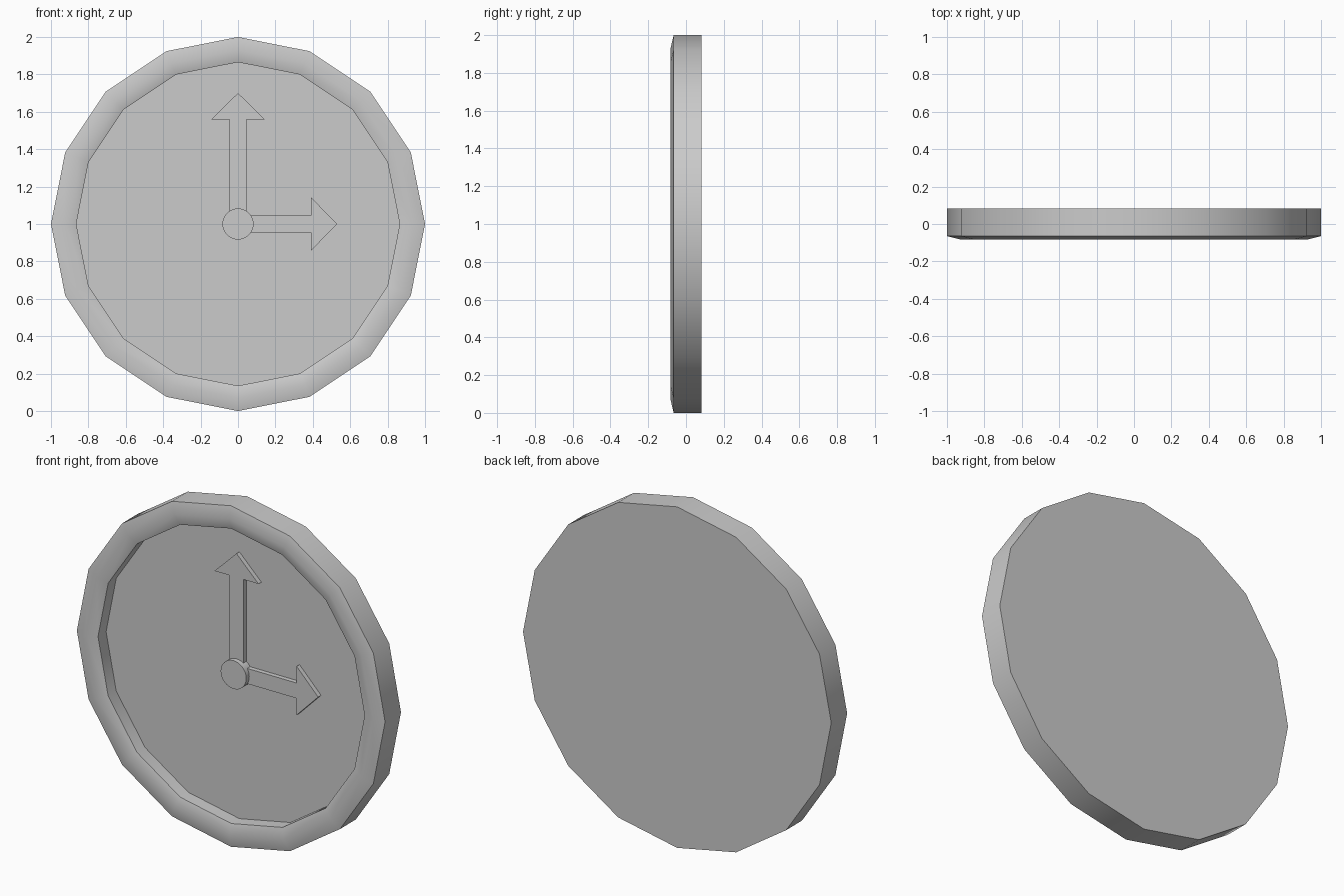
import bpy, bmesh, math

if "Cube" in bpy.data.objects:
    bpy.data.objects.remove(bpy.data.objects["Cube"])

FACE_Y = 0.013


def finish(name, bm, angle=40):
    bmesh.ops.recalc_face_normals(bm, faces=bm.faces)
    mesh = bpy.data.meshes.new(name)
    bm.to_mesh(mesh)
    bm.free()
    ob = bpy.data.objects.new(name, mesh)
    ob.location.z = 1
    bpy.context.collection.objects.link(ob)
    bpy.ops.object.select_all(action='DESELECT')
    ob.select_set(True)
    bpy.context.view_layer.objects.active = ob
    bpy.ops.object.shade_smooth_by_angle(angle=math.radians(angle))
    return ob


def lathe(name, profile, sides):
    """Spin (radius, y) points about the y axis and cap both ends."""
    bm = bmesh.new()
    rings = [[bm.verts.new((r * math.cos(2 * math.pi * i / sides), y,
                            r * math.sin(2 * math.pi * i / sides)))
              for i in range(sides)] for r, y in profile]
    for a, b in zip(rings, rings[1:]):
        for i in range(sides):
            j = (i + 1) % sides
            bm.faces.new((a[i], a[j], b[j], b[i]))
    bm.faces.new(rings[0])
    bm.faces.new(rings[-1])
    return finish(name, bm)


def hand(name, neck, tip, turn):
    """Arrow pointing up, extruded forward from the face, then turned."""
    right = [(0.045, 0), (0.045, neck), (0.143, neck)]
    outline = right + [(0, tip)] + [(-x, z) for x, z in reversed(right)]
    bm = bmesh.new()
    face = bm.faces.new([bm.verts.new((x, FACE_Y + 0.002, z)) for x, z in outline])
    front = bmesh.ops.extrude_face_region(bm, geom=[face], use_keep_orig=True)['geom']
    bmesh.ops.translate(bm, vec=(0, -0.029, 0),
                        verts=[v for v in front if isinstance(v, bmesh.types.BMVert)])
    ob = finish(name, bm, 20)
    ob.rotation_euler.y = math.radians(turn)


# case with raised rim and recessed dial
lathe("clock_case", [(1, 0.082), (1, -0.065), (0.93, -0.082),
                     (0.865, -0.062), (0.865, FACE_Y)], 16)

# hands
hand("minute_hand", 0.56, 0.70, 0)
hand("hour_hand", 0.39, 0.53, 90)

# centre hub
lathe("hub", [(0.083, FACE_Y + 0.002), (0.083, -0.042)], 32)
